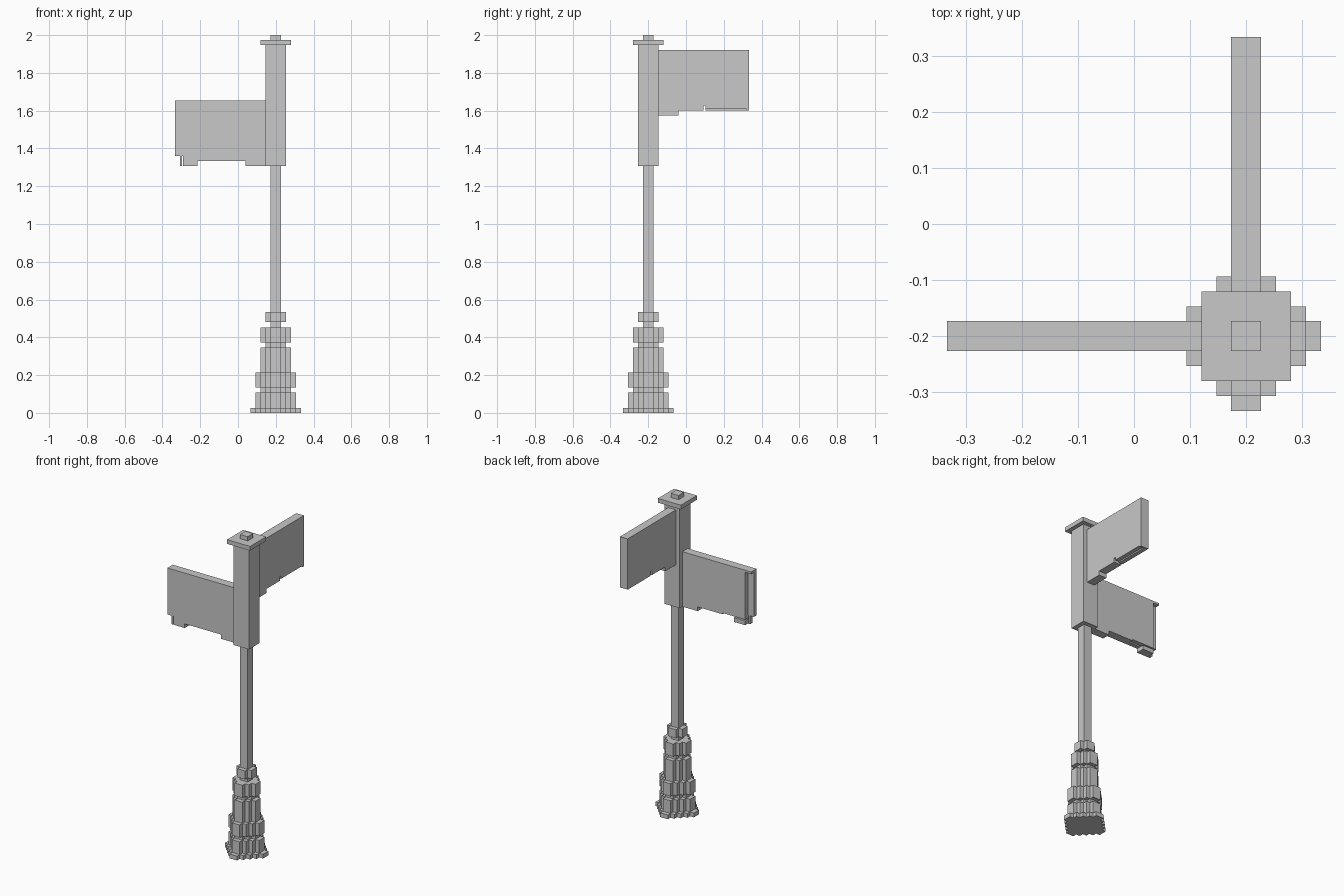
import bpy, bmesh

if "Cube" in bpy.data.objects:
    bpy.data.objects.remove(bpy.data.objects["Cube"], do_unlink=True)

U = 2 / 75          # one block of the model
CX, CY = 0.2, -0.2  # pole axis
COLOUR = (0.58, 0.58, 0.58, 1)

grey = bpy.data.materials.new("light_grey")
grey.use_nodes = True
grey.diffuse_color = COLOUR
grey.node_tree.nodes["Principled BSDF"].inputs["Base Color"].default_value = COLOUR


def prism(name, outline, low, high, place):
    """Extrude an outline in block units; place maps (a, b, depth) to x, y, z."""
    bm = bmesh.new()

    def ring(d):
        verts = []
        for a, b in outline:
            x, y, z = place(a, b, d)
            verts.append(bm.verts.new((CX + x * U, CY + y * U, z * U)))
        return verts

    bottom, top = ring(low), ring(high)
    bm.faces.new(bottom)
    bm.faces.new(top)
    for i in range(len(outline)):
        j = (i + 1) % len(outline)
        bm.faces.new((bottom[i], bottom[j], top[j], top[i]))
    bmesh.ops.recalc_face_normals(bm, faces=bm.faces)
    mesh = bpy.data.meshes.new(name)
    bm.to_mesh(mesh)
    bm.free()
    mesh.materials.append(grey)
    bpy.context.collection.objects.link(bpy.data.objects.new(name, mesh))


def upright(a, b, d):
    return a, b, d


def toward_right(a, b, d):
    return -a, d, b


def toward_back(a, b, d):
    return d, a, b


def square(n):
    return [(n, -n), (n, n), (-n, n), (-n, -n)]


def stepped_diamond(n):
    quarter = []
    for k in range(n):
        quarter.append((n - k, k + 1))
        if k < n - 1:
            quarter.append((n - k - 1, k + 1))
    points = []
    for _ in range(4):
        points += quarter
        quarter = [(-y, x) for x, y in quarter]
    return points


# Stepped pedestal
layers = [("base_plate", 5, 0, 1), ("lower_plinth", 4, 1, 4), ("lower_neck", 3, 4, 5),
          ("plinth_ring", 4, 5, 8), ("pedestal_shaft", 3, 8, 13), ("upper_neck", 2, 13, 14),
          ("upper_ring", 3, 14, 17), ("collar", 2, 18, 20)]
for name, n, low, high in layers:
    prism(name, stepped_diamond(n), low, high, upright)

# Pole, sign housing and cap
for name, n, low, high in [("pole", 1, 17, 49), ("sign_housing", 2, 49, 73),
                           ("cap", 3, 73, 74), ("knob", 1, 74, 75)]:
    prism(name, square(n), low, high, upright)

# Right sign: two leaves, the back one with a groove and a recessed end
prism("right_sign_front_leaf",
      [(2, 49), (6, 49), (6, 50), (15.5, 50), (15.5, 49), (18.4, 49), (18.4, 51),
       (18.6, 51), (18.6, 49), (19, 49), (19, 51), (20, 51), (20, 62), (2, 62)],
      -1, 0, toward_right)
prism("right_sign_back_leaf",
      [(2, 49), (6, 49), (6, 50), (12.5, 50), (12.5, 50.3), (18.4, 50.3),
       (18.4, 61.5), (20, 61.5), (20, 62), (2, 62)], 0, 1, toward_right)
prism("right_sign_foot", [(15.5, 49), (18.4, 49), (18.4, 50), (15.5, 50)], 0, 1, toward_right)

# Back sign: two leaves with a slit, the outer one notched below
start = [(2, 59), (6, 59), (6, 60), (11, 60), (11, 61), (11.4, 61)]
end = [(20, 60), (20, 72), (2, 72)]
prism("back_sign_inner_leaf", start + [(11.4, 60)] + end, -1, 0, toward_back)
prism("back_sign_outer_leaf", start + [(11.4, 60.3), (19.5, 60.3), (19.5, 60)] + end,
      0, 1, toward_back)
